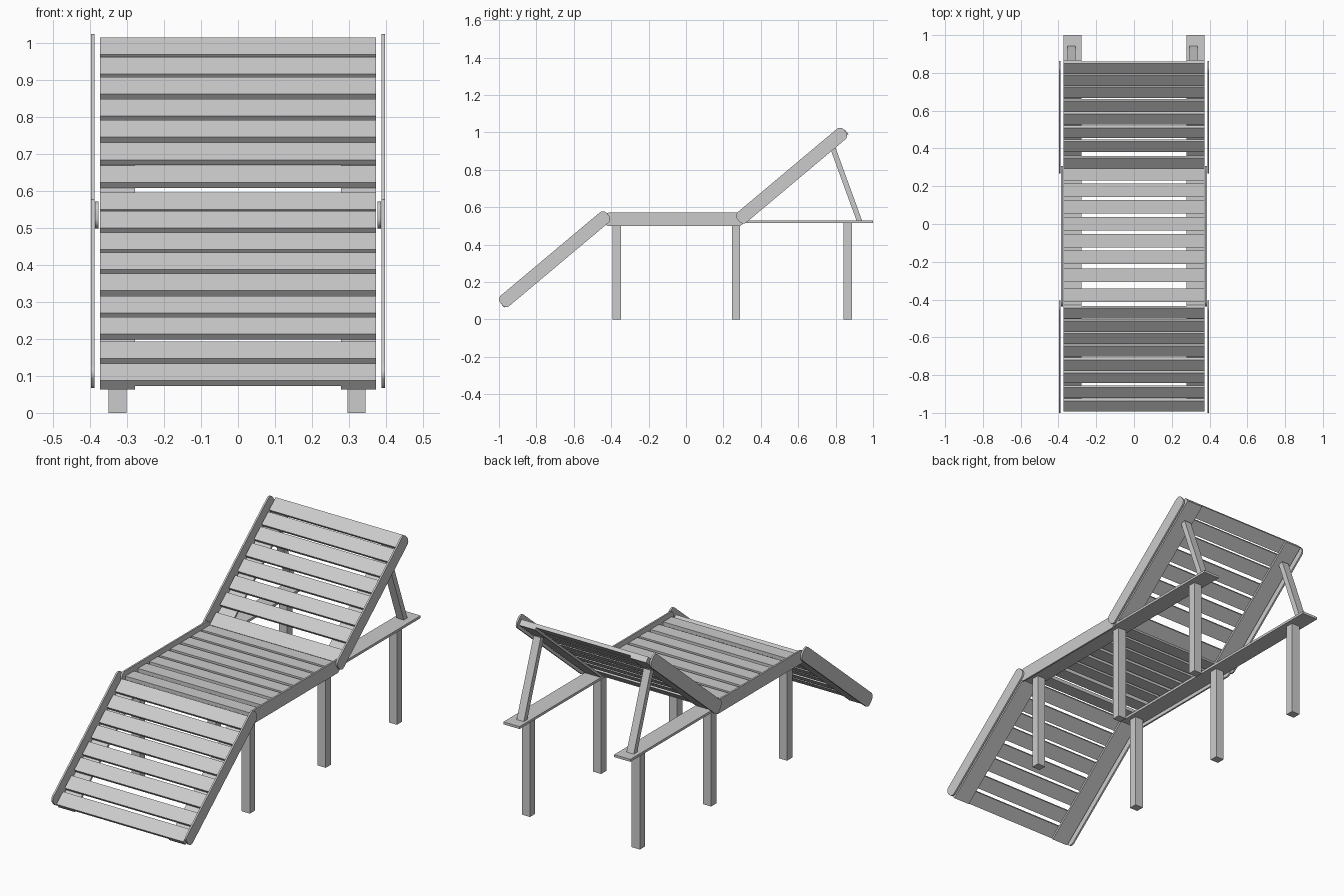
import bpy, bmesh
from math import radians, sin, cos, pi, atan2, hypot
from mathutils import Matrix

if "Cube" in bpy.data.objects:
    bpy.data.objects.remove(bpy.data.objects["Cube"])


def finish(name, bm, frame):
    bmesh.ops.recalc_face_normals(bm, faces=bm.faces)
    me = bpy.data.meshes.new(name)
    bm.to_mesh(me)
    bm.free()
    ob = bpy.data.objects.new(name, me)
    ob.matrix_world = frame
    bpy.context.collection.objects.link(ob)
    return ob


def box(name, x, y, z, frame=Matrix()):
    """Box from (min, max) ranges, placed in a local frame."""
    bm = bmesh.new()
    bmesh.ops.create_cube(bm, size=1)
    for v in bm.verts:
        for i, (lo, hi) in enumerate((x, y, z)):
            v.co[i] = lo if v.co[i] < 0 else hi
    return finish(name, bm, frame)


def rail(name, x0, x1, half_len, frame, half_w=0.036, r=0.027, n=8):
    """Side rail: rounded rectangle in the yz plane, extruded along x."""
    bm = bmesh.new()
    pts = []
    for k, (sy, sz) in enumerate(((1, 1), (-1, 1), (-1, -1), (1, -1))):
        for i in range(n + 1):
            a = (k + i / n) * pi / 2
            pts.append((sy * (half_len - r) + r * cos(a),
                        sz * (half_w - r) + r * sin(a)))
    face = bm.faces.new([bm.verts.new((x0, y, z)) for y, z in pts])
    ext = bmesh.ops.extrude_face_region(bm, geom=[face])
    for v in ext["geom"]:
        if isinstance(v, bmesh.types.BMVert):
            v.co.x = x1
    ob = finish(name, bm, frame)
    for p in ob.data.polygons:
        p.use_smooth = len(p.vertices) == 4
    ob.data.set_sharp_from_angle(angle=radians(35))


def frame_at(y, z, deg=0):
    return Matrix.Translation((0, y, z)) @ Matrix.Rotation(radians(deg), 4, 'X')


# Three slatted panels: centre, tilt, rail x, slat top, first slat, slat pitches
panels = [
    ("foot_rest", -0.7025, 0.3225, 40, 0.388, 0.006, -0.373,
     (.092, .103, .089, .095, .087, .0855, .09)),
    ("seat", -0.065, 0.535, 0, 0.377, 0.012, -0.348,
     (.106, .095, .087, .091, .09, .087, .087)),
    ("back_rest", 0.565, 0.769, 40, 0.388, 0.006, -0.349,
     (.1135, .096, .095, .089, .093, .084, .082)),
]
W = 0.072
for name, cy, cz, tilt, rx, top, start, pitches in panels:
    f = frame_at(cy, cz, tilt)
    s = start
    for i, p in enumerate(pitches + (0,)):
        box(f"{name}_slat_{i + 1}", (-0.373, 0.373), (s, s + W), (top - 0.019, top), f)
        s += p
    for side, sgn in (("left", -1), ("right", 1)):
        rail(f"{name}_rail_{side}", sgn * rx, sgn * (rx + 0.009), 0.372, f)
        if tilt:
            # boards under the tilted slats
            bx = sorted((sgn * 0.278, sgn * 0.373))
            box(f"{name}_board_{side}", bx, (start, s + W), (top - 0.031, top - 0.019), f)

# Base boards, legs and back braces
for side, sgn, leg_x, brace_x in (("left", -1, -0.326, -0.331), ("right", 1, 0.32, 0.315)):
    box(f"base_board_{side}", sorted((sgn * 0.278, sgn * 0.373)), (-0.43, 1.0), (0.515, 0.528))
    for leg, y in (("front", -0.37), ("middle", 0.267), ("rear", 0.865)):
        box(f"{leg}_leg_{side}", (leg_x - 0.024, leg_x + 0.024), (y - 0.022, y + 0.022), (0, 0.516))
    (y0, z0), (y1, z1) = (0.929, 0.522), (0.786, 0.915)
    f = frame_at((y0 + y1) / 2, (z0 + z1) / 2, atan2(z1 - z0, y1 - y0) * 180 / pi)
    h = hypot(y1 - y0, z1 - z0) / 2
    box(f"back_brace_{side}", (brace_x - 0.021, brace_x + 0.021), (-h, h), (-0.014, 0.014), f)
